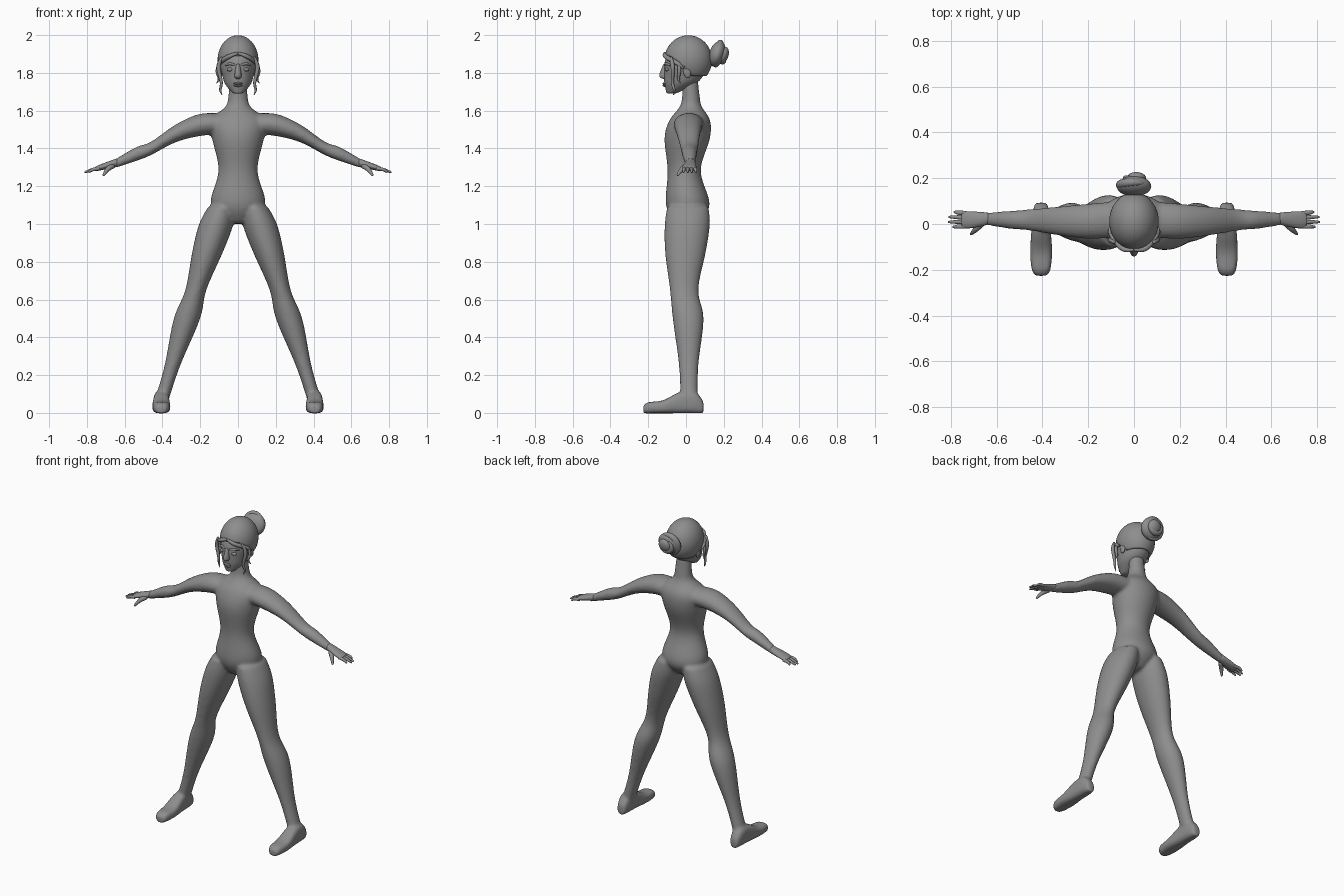
import bpy, bmesh, math
from mathutils import Vector, Matrix, Quaternion

default_cube = bpy.data.objects.get("Cube")
if default_cube:
    bpy.data.objects.remove(default_cube, do_unlink=True)

shade = .27
colour = (shade, shade, shade, 1)
grey = bpy.data.materials.new("plain_grey")
grey.use_nodes = True
grey.diffuse_color = colour
grey.node_tree.nodes["Principled BSDF"].inputs["Base Color"].default_value = colour

AXIS_X, AXIS_Y, AXIS_Z = range(3)
SIDES = {"left": 1, "right": -1}


def finish(name, bm, subdivide=True):
    """Turn a bmesh into a smooth grey object."""
    bmesh.ops.recalc_face_normals(bm, faces=bm.faces)
    for face in bm.faces:
        face.smooth = True
    mesh = bpy.data.meshes.new(name)
    bm.to_mesh(mesh)
    bm.free()
    mesh.materials.append(grey)
    part = bpy.data.objects.new(name, mesh)
    bpy.context.collection.objects.link(part)
    if subdivide:
        part.modifiers.new("Subdivision", 'SUBSURF').levels = 1
    return part


def smooth(keys, steps=4):
    """Pass a soft curve through key stations, whatever numbers they hold."""
    result = []
    last = len(keys) - 1
    for i in range(last):
        around = zip(keys[max(i - 1, 0)], keys[i], keys[i + 1], keys[min(i + 2, last)])
        around = list(around)
        for step in range(steps):
            t = step / steps
            result.append([b + t * (c - a + t * (2 * a - 5 * b + 4 * c - d + t * (3 * (b - c) + d - a))) / 2
                           for a, b, c, d in around])
    return result + [list(keys[last])]


def skin(bm, rings):
    """Join rings of points into a closed tube."""
    rows = [[bm.verts.new(point) for point in ring] for ring in rings]
    for low, high in zip(rows, rows[1:]):
        for i in range(len(low)):
            bm.faces.new((low[i - 1], low[i], high[i], high[i - 1]))
    bm.faces.new(rows[0])
    bm.faces.new(rows[-1])


def circle(count):
    return [(math.cos(math.tau * i / count), math.sin(math.tau * i / count)) for i in range(count)]


def station(x=0, y=0, z=0, wide=0, deep=0):
    """Centre of a cross-section and its two half sizes."""
    return x, y, z, wide, deep


def loft(bm, axis, stations, side=1, power=2, count=18):
    """Skin rounded sections that stand square to one axis."""
    u, v = [k for k in range(3) if k != axis]
    rings = []
    for x, y, z, wide, deep in smooth(stations):
        ring = []
        for c, s in circle(count):
            point = Vector((x, y, z))
            point[u] += wide * math.copysign(abs(c) ** (2 / power), c)
            point[v] += deep * math.copysign(abs(s) ** (2 / power), s)
            point.x *= side
            ring.append(point)
        rings.append(ring)
    skin(bm, rings)


def sweep(bm, keys, side=1):
    """Round tube through keys of x, y, z and radius."""
    path = smooth(keys)
    points = [Vector(key[:3]) for key in path]
    turn, heading = Quaternion(), Vector((0, 0, 1))
    rings = []
    for i, key in enumerate(path):
        tangent = (points[min(i + 1, len(points) - 1)] - points[max(i - 1, 0)]).normalized()
        turn = heading.rotation_difference(tangent) @ turn
        heading = tangent
        ring = [points[i] + turn @ Vector((c, s, 0)) * key[3] for c, s in circle(8)]
        rings.append([Vector((p.x * side, p.y, p.z)) for p in ring])
    skin(bm, rings)


def ball(bm, centre, radii, tilt=0, segments=16):
    place = Matrix.Translation(centre) @ Matrix.Rotation(tilt, 4, 'X') @ Matrix.Diagonal((*radii, 1))
    bmesh.ops.create_uvsphere(bm, u_segments=segments, v_segments=segments, radius=1, matrix=place)


def leg_station(z, wide, deep, y):
    """Legs spread outward along a straight line."""
    return station(x=.425 - .31 * z, y=y, z=z, wide=wide, deep=deep)


def foot_station(y, wide, height):
    """Every foot section rests on the floor."""
    return station(x=.406, y=y, z=height - .003, wide=wide, deep=height)


# Body: torso, legs, feet and arms fused into one skin
torso = [
    station(z=1, wide=.04, deep=.055),
    station(z=1.1, wide=.15, deep=.12, y=.01),
    station(z=1.28, wide=.104, deep=.088, y=-.01),
    station(z=1.45, wide=.14, deep=.123, y=.006),
    station(z=1.55, wide=.15, deep=.11, y=.02),
    station(z=1.62, wide=.068, deep=.06, y=.025),
    station(z=1.68, wide=.052, deep=.047, y=.026),
    station(z=1.77, wide=.045, deep=.043, y=.02),
]
leg = [
    leg_station(z=1.1, wide=.07, deep=.11, y=.01),
    leg_station(z=1, wide=.093, deep=.122, y=.007),
    leg_station(z=.85, wide=.083, deep=.11, y=-.003),
    leg_station(z=.65, wide=.056, deep=.076, y=-.01),
    leg_station(z=.5, wide=.072, deep=.084, y=.012),
    leg_station(z=.25, wide=.042, deep=.052, y=.014),
    leg_station(z=.06, wide=.038, deep=.047, y=.016),
]
foot = [
    foot_station(y=-.227, wide=.025, height=.02),
    foot_station(y=-.2, wide=.042, height=.03),
    foot_station(y=-.12, wide=.049, height=.035),
    foot_station(y=-.03, wide=.043, height=.058),
    foot_station(y=.05, wide=.038, height=.058),
    foot_station(y=.094, wide=.025, height=.03),
]
arm = [
    station(x=.08, y=.02, z=1.53, wide=.08, deep=.055),
    station(x=.2, y=.012, z=1.525, wide=.078, deep=.06),
    station(x=.33, y=.013, z=1.48, wide=.064, deep=.048),
    station(x=.46, y=.018, z=1.4, wide=.047, deep=.036),
    station(x=.54, y=.018, z=1.37, wide=.04, deep=.038),
    station(x=.66, y=.023, z=1.315, wide=.026, deep=.022),
]
bm = bmesh.new()
loft(bm, AXIS_Z, torso)
for side in SIDES.values():
    loft(bm, AXIS_Z, leg, side)
    loft(bm, AXIS_Y, foot, side, power=3)
    loft(bm, AXIS_X, arm, side)
body = finish("body", bm)
fuse = body.modifiers.new("Fuse", 'REMESH')
fuse.mode = 'VOXEL'
fuse.voxel_size = .009
fuse.use_smooth_shade = True
soften = body.modifiers.new("Soften", 'SMOOTH')
soften.iterations = 6

# Hands: palm, four fingers in a fan, and thumb
palm = [
    station(x=.63, y=.024, z=1.328, wide=.026, deep=.024),
    station(x=.72, y=.018, z=1.302, wide=.038, deep=.017),
    station(x=.756, y=.019, z=1.291, wide=.032, deep=.012),
]
thumb = [(.66, .008, 1.31, .016), (.69, -.022, 1.29, .014), (.714, -.046, 1.255, .006)]
for label, side in SIDES.items():
    bm = bmesh.new()
    loft(bm, AXIS_X, palm, side)
    for k in range(4):
        knuckle, tip = .047 - .019 * k, .053 - .022 * k
        reach = .816 - .012 * (k - 1.6) ** 2
        sweep(bm, [(.73, knuckle, 1.294, .011), (.77, (knuckle + tip) / 2, 1.288, .01),
                   (reach, tip, 1.273, .005)], side)
    sweep(bm, thumb, side)
    finish(label + "_hand", bm)

# Head with nose, lips, eyelids, brows and ears
skull = [
    station(z=1.69, wide=.026, deep=.025, y=-.078),
    station(z=1.735, wide=.066, deep=.077, y=-.037),
    station(z=1.78, wide=.083, deep=.104, y=-.014),
    station(z=1.87, wide=.098, deep=.118, y=.006),
    station(z=1.97, wide=.05, deep=.06, y=.01),
]
nose = [
    station(y=-.105, z=1.768, wide=.012, deep=.016),
    station(y=-.115, z=1.785, wide=.019, deep=.028),
    station(y=-.105, z=1.85, wide=.01, deep=.014),
]
brow = [(.015, -.11, 1.842, .006), (.045, -.103, 1.848, .008), (.07, -.078, 1.838, .004)]
bm = bmesh.new()
loft(bm, AXIS_Z, skull)
loft(bm, AXIS_Z, nose)
for lip_height in (1.733, 1.744):
    ball(bm, (0, -.11, lip_height), (.024, .014, .007))
for side in SIDES.values():
    ball(bm, (side * .04, -.1, 1.818), (.02, .012, .01))
    ball(bm, (side * .092, .005, 1.805), (.01, .02, .033), tilt=.2)
    sweep(bm, brow, side)
finish("head", bm)


# Hair cap, trimmed along a hairline that rises towards the forehead
def below_hairline(face):
    middle = face.calc_center_median()
    rise = min(1, max(0, (.04 - middle.y) / .13))
    return middle.z < 1.78 + .11 * rise


bm = bmesh.new()
ball(bm, (0, .012, 1.868), (.108, .126, .131), segments=36)
bmesh.ops.delete(bm, geom=[face for face in bm.faces if below_hairline(face)], context='FACES')
cap = finish("hair_cap", bm, subdivide=False)
cap.modifiers.new("Thickness", 'SOLIDIFY').thickness = .012


# Bun with two wound locks and a knob
def coil(radius, y, start):
    keys = []
    for i in range(9):
        angle = start + i * math.tau / 9
        keys.append((radius * math.cos(angle), y + .2 * radius * math.sin(angle),
                     1.9 + radius * math.sin(angle), .004 + .018 * math.sin(math.pi * i / 8)))
    return keys


bm = bmesh.new()
ball(bm, (0, .165, 1.9), (.078, .043, .07), tilt=-.3)
ball(bm, (.01, .198, 1.895), (.045, .028, .045), tilt=-.3)
sweep(bm, coil(radius=.06, y=.17, start=0))
sweep(bm, coil(radius=.036, y=.2, start=2))
finish("hair_bun", bm)

# Loose locks framing the face
fringe = [(0, -.112, 1.905, .008), (.05, -.108, 1.886, .013), (.1, -.045, 1.85, .012), (.104, -.01, 1.82, .004)]
long_lock = [(.085, -.08, 1.885, .008), (.104, -.07, 1.83, .012), (.088, -.072, 1.75, .009),
             (.094, -.062, 1.71, .007), (.084, -.066, 1.682, .002)]
short_lock = [(.098, -.04, 1.86, .008), (.11, -.035, 1.81, .01), (.1, -.04, 1.77, .008), (.114, -.03, 1.745, .002)]
bm = bmesh.new()
for side in SIDES.values():
    for lock in (fringe, long_lock, short_lock):
        sweep(bm, lock, side)
finish("face_locks", bm)
